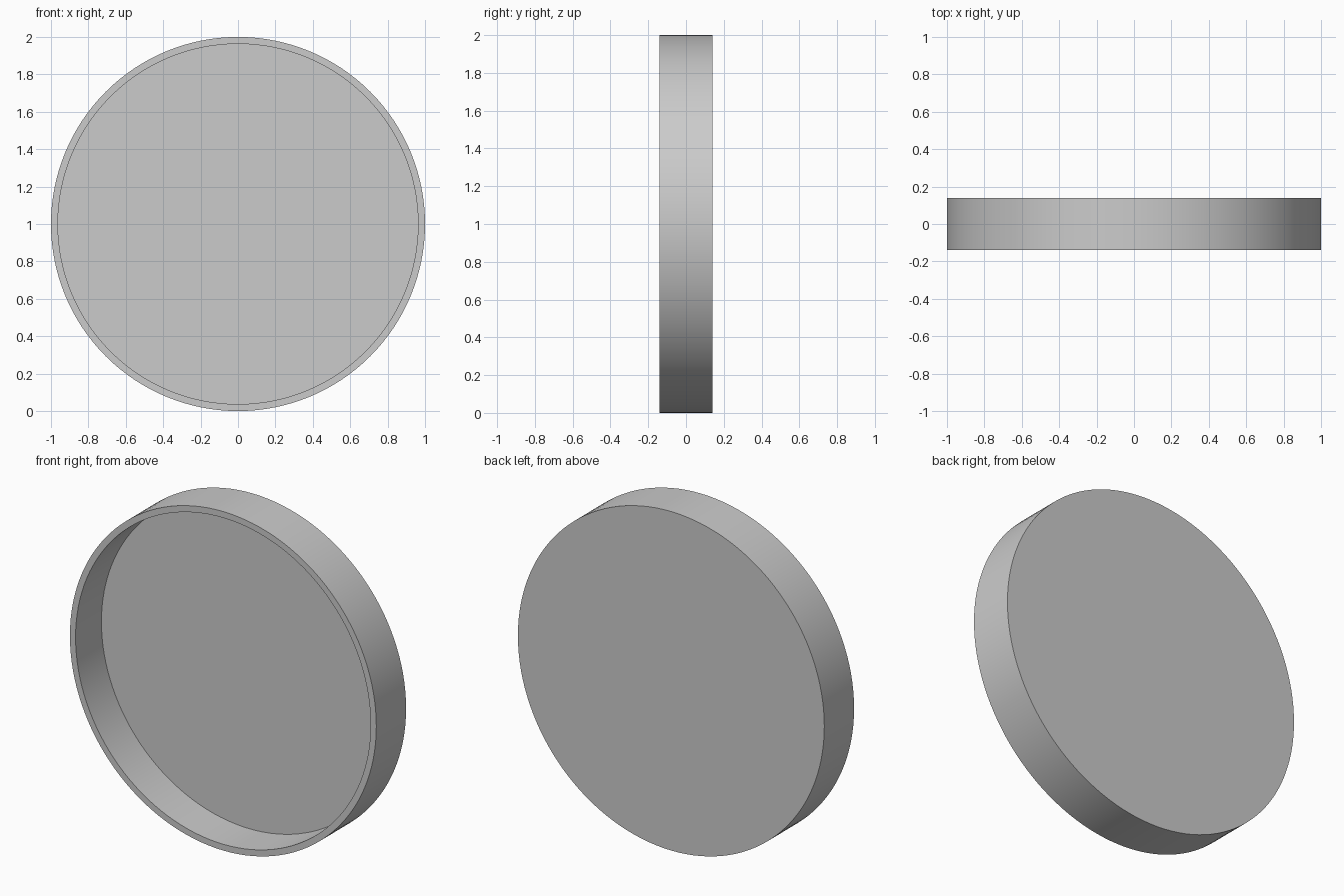
import bpy
import bmesh
from math import radians, tau

if "Cube" in bpy.data.objects:
    bpy.data.objects.remove(bpy.data.objects["Cube"])

SEGMENTS = 128
RADIUS, INNER_RADIUS = 1.0, 0.963
HALF_DEPTH, FLOOR_Y = 0.139, 0.102

# Half cross-section (radius, y): closed back, outer wall, front rim, recess floor
profile = [(0, HALF_DEPTH), (RADIUS, HALF_DEPTH), (RADIUS, -HALF_DEPTH),
           (INNER_RADIUS, -HALF_DEPTH), (INNER_RADIUS, FLOOR_Y), (0, FLOOR_Y)]

# Shallow round dish, lathed around the y axis
bm = bmesh.new()
verts = [bm.verts.new((r, y, 0)) for r, y in profile]
edges = [bm.edges.new(pair) for pair in zip(verts, verts[1:])]
bmesh.ops.spin(bm, geom=verts + edges, cent=(0, 0, 0), axis=(0, 1, 0),
               angle=tau, steps=SEGMENTS, use_merge=False)
bmesh.ops.remove_doubles(bm, verts=bm.verts, dist=1e-4)
bmesh.ops.recalc_face_normals(bm, faces=bm.faces)

mesh = bpy.data.meshes.new("round_dish")
bm.to_mesh(mesh)
bm.free()
dish = bpy.data.objects.new("round_dish", mesh)
bpy.context.collection.objects.link(dish)
dish.location.z = RADIUS

# Smooth walls with crisp rim edges
bpy.context.view_layer.objects.active = dish
dish.select_set(True)
bpy.ops.object.shade_smooth_by_angle(angle=radians(30))
